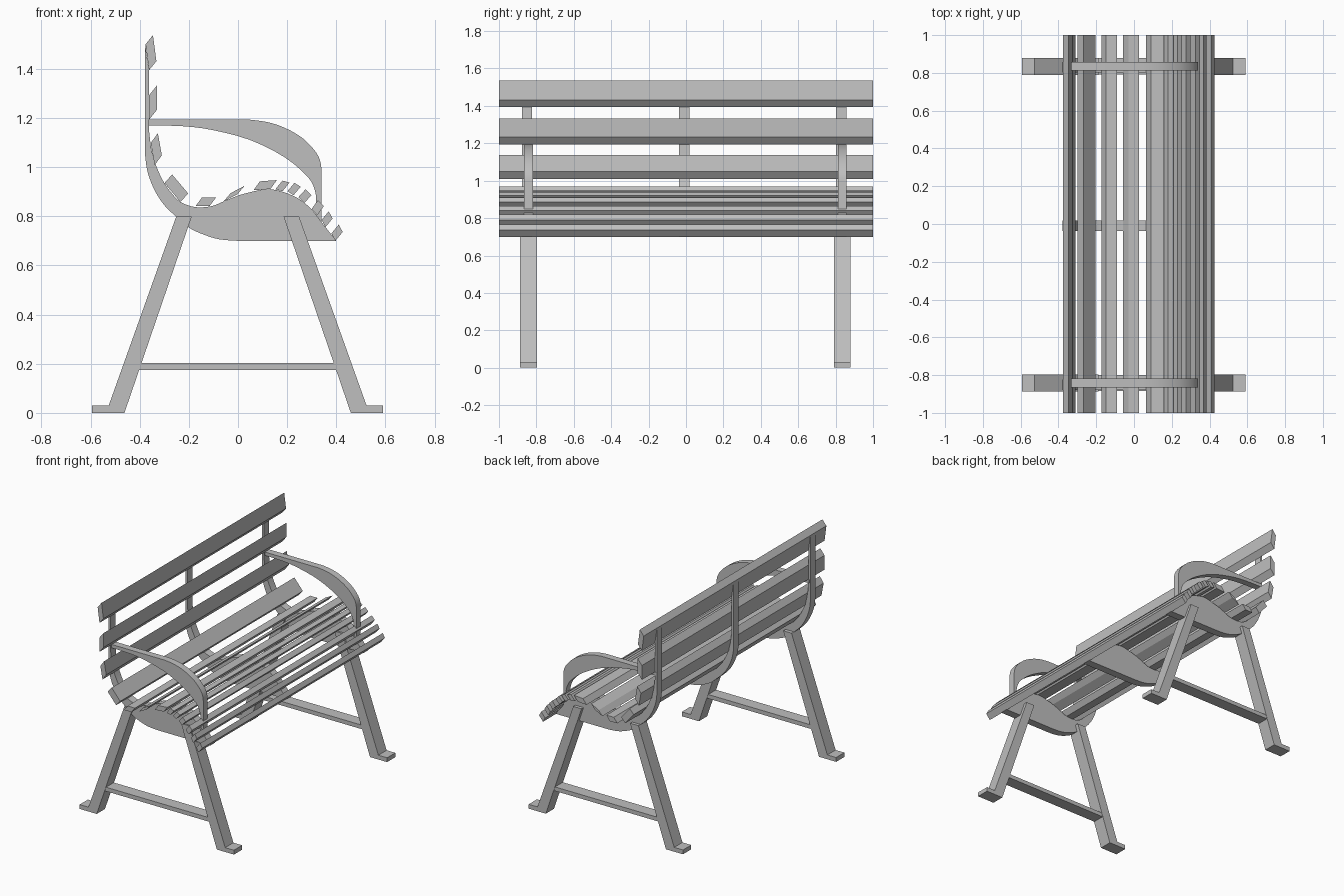
import bpy, bmesh

if "Cube" in bpy.data.objects:
    bpy.data.objects.remove(bpy.data.objects["Cube"])

grey = bpy.data.materials.new("plain grey")
grey.diffuse_color = (0.52, 0.52, 0.52, 1)
grey.use_nodes = True
grey.node_tree.nodes["Principled BSDF"].inputs["Base Color"].default_value = grey.diffuse_color


def smooth(pts, steps=3):
    """Spline through the points of one curved section."""
    out = []
    p = [pts[0]] + pts + [pts[-1]]
    for i in range(1, len(p) - 2):
        for s in range(steps):
            t = s / steps
            out.append(tuple(0.5 * (2 * b + (c - a) * t + (2 * a - 5 * b + 4 * c - d) * t * t
                                    + (3 * b - a - 3 * c + d) * t ** 3)
                             for a, b, c, d in zip(p[i - 1], p[i], p[i + 1], p[i + 2])))
    return out + [pts[-1]]


def extrude(name, profile, y, width, rounded=False):
    """Extrude an x-z profile along y, centred at y."""
    bm = bmesh.new()
    face = bm.faces.new([bm.verts.new((x, y - width / 2, z)) for x, z in profile])
    res = bmesh.ops.extrude_face_region(bm, geom=[face])
    bmesh.ops.translate(bm, vec=(0, width, 0),
                        verts=[v for v in res["geom"] if isinstance(v, bmesh.types.BMVert)])
    bmesh.ops.remove_doubles(bm, verts=bm.verts, dist=1e-5)
    bmesh.ops.recalc_face_normals(bm, faces=bm.faces)
    me = bpy.data.meshes.new(name)
    bm.to_mesh(me)
    bm.free()
    me.materials.append(grey)
    ob = bpy.data.objects.new(name, me)
    bpy.context.collection.objects.link(ob)
    if rounded:
        bpy.ops.object.select_all(action='DESELECT')
        ob.select_set(True)
        bpy.context.view_layer.objects.active = ob
        bpy.ops.object.shade_smooth_by_angle(angle=0.5)
    return ob


# slats: lower edge start, lower edge end, then the offset of the upper edge
back_slats = [((-.376, 1.5), (-.362, 1.394), (.03, .037)),
              ((-.362, 1.292), (-.362, 1.193), (.032, .04)),
              ((-.355, 1.098), (-.339, 1.008), (.029, .04)),
              ((-.299, .935), (-.234, .858), (.031, .035))]
seat_slats = [((-.173, .841), (-.116, .841), (.026, .035)),
              ((-.059, .86), (-.002, .89), (.029, .034)),
              ((.063, .906), (.132, .911), (.026, .036)),
              ((.152, .91), (.181, .902), (.029, .035)),
              ((.201, .902), (.226, .886), (.029, .034)),
              ((.246, .878), (.27, .854), (.029, .032)),
              ((.299, .829), (.323, .805), (.026, .036)),
              ((.34, .785), (.356, .756), (.029, .035)),
              ((.38, .73), (.396, .70), (.03, .036))]
for kind, slats in (("back_slat", back_slats), ("seat_slat", seat_slats)):
    for i, (a, b, o) in enumerate(slats):
        prof = [a, b, (b[0] + o[0], b[1] + o[1]), (a[0] + o[0], a[1] + o[1])]
        extrude(f"{kind}_{i + 1}", prof, 0, 2)

# ribs: thin back upright flowing into the seat bearer
rib = [(-.378, 1.5)]
rib += smooth([(-.378, 1.05), (-.368, .98), (-.34, .907), (-.30, .845), (-.25, .797),
               (-.197, .752), (-.136, .724), (-.075, .706), (0, .70)])
rib += smooth([(.40, .70), (.34, .776), (.299, .829), (.242, .874), (.18, .90), (.12, .911),
               (.067, .902), (.006, .886), (-.055, .862), (-.108, .841), (-.173, .837),
               (-.234, .858), (-.27, .894), (-.30, .935), (-.331, 1.0), (-.352, 1.07),
               (-.362, 1.15)])
rib += [(-.362, 1.394)]
for i, y in enumerate((-.85, -.01, .83)):
    extrude(f"rib_{i + 1}", rib, y, .055, True)

# armrests
arm = [(-.37, 1.193)]
arm += smooth([(.047, 1.193), (.12, 1.183), (.19, 1.16), (.26, 1.12), (.31, 1.07),
               (.333, 1.03), (.34, .99)])
arm += [(.34, .777), (.318, .79)]
arm += smooth([(.318, .88), (.308, .92), (.28, .964), (.19, 1.04), (.05, 1.11),
               (-.1, 1.15), (-.22, 1.166), (-.37, 1.17)])

# legs with feet, and the bar between them
leg = [(.185, .80), (.248, .80), (.523, .03), (.59, .03), (.59, 0), (.459, 0)]
bar = [(-.41, .175), (.41, .175), (.40, .203), (-.40, .203)]
for side, y in (("left", -.842), ("right", .835)):
    extrude(f"{side}_armrest", arm, y, .047, True)
    extrude(f"{side}_front_leg", leg, y, .09)
    extrude(f"{side}_back_leg", [(-x - .003, z) for x, z in leg], y, .09)
    extrude(f"{side}_leg_bar", bar, y, .085)
